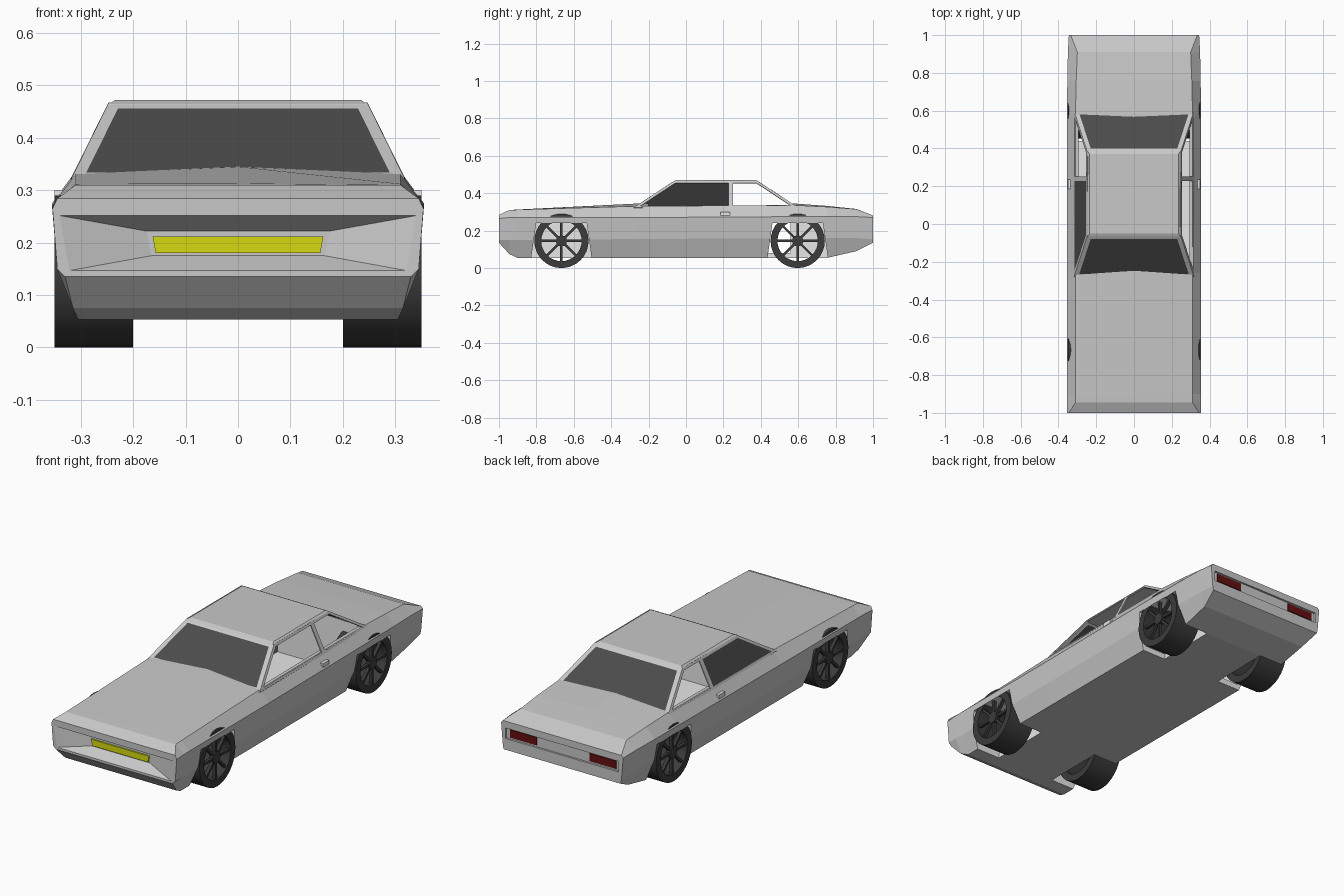
import bpy, bmesh, math
from mathutils import Matrix, Vector

if "Cube" in bpy.data.objects:
    bpy.data.objects.remove(bpy.data.objects["Cube"])


def material(name, r, g, b):
    m = bpy.data.materials.new(name)
    m.use_nodes = True
    m.diffuse_color = (r, g, b, 1)
    m.node_tree.nodes["Principled BSDF"].inputs["Base Color"].default_value = (r, g, b, 1)
    return m


PAINT = material("grey paint", .58, .58, .58)
PALE = material("pale lining", .8, .8, .8)
GLASS = material("dark glass", .07, .07, .07)
RUBBER = material("black rubber", .045, .045, .045)
YELLOW = material("yellow plate", .67, .7, .005)
RED = material("dark red lamp", .13, .005, .005)


def finish(name, bm, *mats):
    bmesh.ops.recalc_face_normals(bm, faces=bm.faces)
    mesh = bpy.data.meshes.new(name)
    bm.to_mesh(mesh)
    bm.free()
    for m in mats:
        mesh.materials.append(m)
    ob = bpy.data.objects.new(name, mesh)
    bpy.context.collection.objects.link(ob)
    return ob


def loft(name, rings, mat, closed=False):
    """Skin matching rings of points, with end caps or joined into a loop."""
    bm = bmesh.new()
    vs = [[bm.verts.new(p) for p in ring] for ring in rings]
    n = len(vs[0])
    pairs = list(zip(vs, vs[1:])) + ([(vs[-1], vs[0])] if closed else [])
    for a, b in pairs:
        for i in range(n):
            j = (i + 1) % n
            bm.faces.new((a[i], a[j], b[j], b[i]))
    if not closed:
        bm.faces.new(vs[0])
        bm.faces.new(vs[-1])
    return finish(name, bm, mat)


def box(name, lo, hi, mat):
    rings = [[(lo[0], lo[1], z), (hi[0], lo[1], z), (hi[0], hi[1], z), (lo[0], hi[1], z)]
             for z in (lo[2], hi[2])]
    return loft(name, rings, mat)


def activate(ob):
    bpy.ops.object.select_all(action='DESELECT')
    ob.select_set(True)
    bpy.context.view_layer.objects.active = ob


def cut(target, cutter):
    mod = target.modifiers.new("cut", 'BOOLEAN')
    mod.operation = 'DIFFERENCE'
    mod.solver = 'EXACT'
    mod.material_mode = 'TRANSFER'
    mod.object = cutter
    activate(target)
    bpy.ops.object.modifier_apply(modifier=mod.name)
    bpy.data.objects.remove(cutter)


# Body: half sections of sill, lower crease, shoulder, top edge and crown
def section(y, *half):
    return ([(x, y, z) for x, z in half]
            + [(-x, y, z) for x, z in reversed(half[:-1])])


body = loft("body", [
    section(-1, (.33, .135), (.345, .15), (.354, .265), (.345, .284), (0, .284)),
    section(-.945, (.315, .075), (.345, .15), (.355, .27), (.31, .31), (0, .31)),
    section(-.9, (.305, .053), (.344, .15), (.355, .27), (.31, .312), (0, .313)),
    section(-.26, (.305, .053), (.342, .155), (.355, .27), (.31, .331), (0, .345)),
    section(.58, (.305, .053), (.342, .16), (.355, .275), (.31, .336), (0, .345)),
    section(.757, (.305, .055), (.341, .16), (.353, .275), (.306, .327), (0, .332)),
    section(.91, (.31, .09), (.338, .16), (.35, .275), (.30, .315), (0, .316)),
    section(1, (.33, .135), (.335, .155), (.345, .27), (.335, .281), (0, .281)),
], PAINT)

# Wheel wells
AXLES = {"front": -.666, "rear": .597}
SIDES = {"left": 1, "right": -1}
for y in AXLES.values():
    for s in SIDES.values():
        well = [[(s * x, y - .165, .03), (s * x, y + .165, .03),
                 (s * x, y + .135, .24), (s * x, y - .135, .24)] for x in (.17, .4)]
        cut(body, loft("well_cutter", well, PALE))

# Cabin space
cut(body, box("cabin_cutter", (-.293, -.2, .08), (.293, .56, .4), PALE))


# Tapered grille recess and shallow rear panel
def trapezoid(y, x_low, z_low, x_high, z_high):
    return [(-x_low, y, z_low), (x_low, y, z_low), (x_high, y, z_high), (-x_high, y, z_high)]


cut(body, loft("grille_cutter", [trapezoid(-1.001, .325, .146, .343, .252),
                                 trapezoid(-.945, .165, .175, .175, .222)], PAINT))
cut(body, box("tail_cutter", (-.32, .99, .192), (.32, 1.1, .246), PAINT))

# Grille plate and tail lamps
loft("grille_plate", [trapezoid(-.952, .157, .18, .163, .212),
                      trapezoid(-.944, .157, .18, .163, .212)], YELLOW)
for side, s in SIDES.items():
    x0, x1 = sorted((s * .15, s * .30))
    box("tail_lamp_" + side, (x0, .985, .2), (x1, .994, .24), RED)
    x0, x1 = sorted((s * .335, s * .35))
    box("door_handle_" + side, (x0, .185, .28), (x1, .235, .3), PALE)

# Cabin frame: panels inset to leave pillars, then glazed or opened
bm = bmesh.new()
low, high = {}, {}
for s in (-1, 1):
    low[s] = [bm.verts.new((s * .317, y, .32)) for y in (-.28, .24, .6)]
    high[s] = [bm.verts.new((s * .245, y, .465)) for y in (-.06, .24, .38)]


def panel(a, b, c, d):
    return bm.faces.new((a, b, c, d))


windscreen = panel(low[-1][0], low[1][0], high[1][0], high[-1][0])
rear_window = panel(low[1][2], low[-1][2], high[-1][2], high[1][2])
side_windows = {(s, i): panel(low[s][i], low[s][i + 1], high[s][i + 1], high[s][i])
                for s in (-1, 1) for i in (0, 1)}
bmesh.ops.recalc_face_normals(bm, faces=bm.faces)
for faces, width in (([windscreen, rear_window], .021), (list(side_windows.values()), .012)):
    bmesh.ops.inset_individual(bm, faces=faces, thickness=width, use_even_offset=True)
glazed = side_windows.pop((-1, 0))
for f in (windscreen, rear_window, glazed):
    f.material_index = 1
bmesh.ops.delete(bm, geom=list(side_windows.values()), context='FACES_ONLY')
cabin = finish("cabin_frame", bm, PAINT, GLASS)
thick = cabin.modifiers.new("thickness", 'SOLIDIFY')
thick.thickness = .006
thick.offset = 0

# Roof panel with a chamfered rim
loft("roof", [[(-x, f, z), (x, f, z), (x, r, z), (-x, r, z)] for x, f, r, z in
              ((.249, -.072, .388, .457), (.245, -.066, .384, .465), (.235, -.05, .37, .472))],
     PAINT)

# Wheels: ring tyre, hub and eight spokes
RADIUS, SEGMENTS, SPOKES = .145, 32, 8
for axle, y in AXLES.items():
    for side, s in SIDES.items():
        rings = []
        for k in range(SEGMENTS):
            a = math.tau * k / SEGMENTS
            rings.append([(s * x, y + r * math.cos(a), RADIUS + r * math.sin(a))
                          for x, r in ((.2, .108), (.2, RADIUS), (.35, RADIUS), (.35, .108))])
        tyre = loft(f"{axle}_{side}_tyre", rings, RUBBER, closed=True)
        activate(tyre)
        bpy.ops.object.shade_smooth_by_angle(angle=math.radians(30))

        bm = bmesh.new()
        centre = Matrix.Translation((s * .335, y, RADIUS))
        bmesh.ops.create_cone(bm, cap_ends=True, segments=12, radius1=.03, radius2=.03,
                              depth=.024, matrix=centre @ Matrix.Rotation(math.pi / 2, 4, 'Y'))
        for k in range(SPOKES):
            spin = Matrix.Rotation(math.tau * k / SPOKES, 4, 'X')
            shape = Matrix.Translation((0, 0, .065)) @ Matrix.Diagonal((.016, .013, .095, 1))
            bmesh.ops.create_cube(bm, size=1, matrix=centre @ spin @ shape)
        finish(f"{axle}_{side}_spokes", bm, RUBBER)
